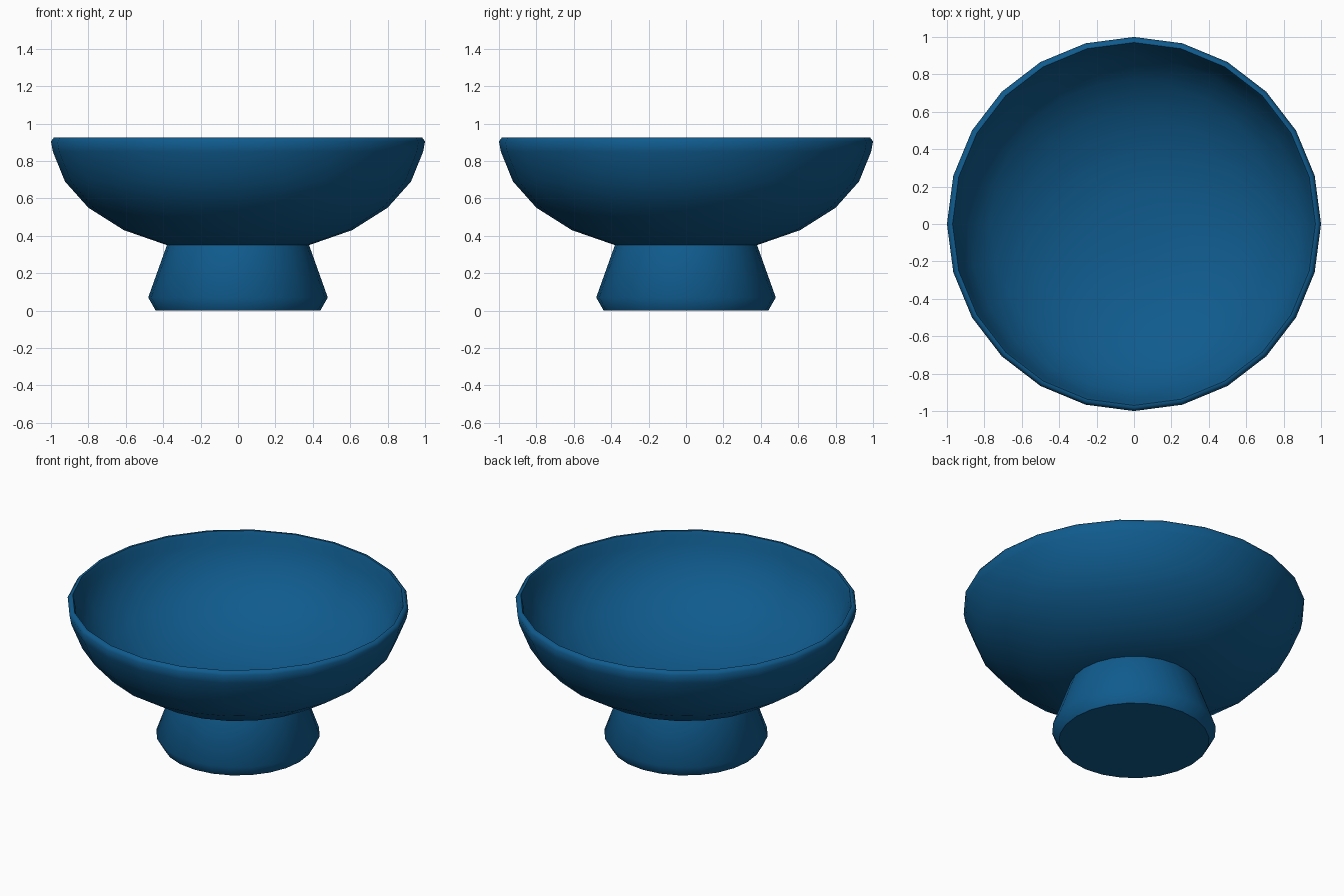
import bpy
import bmesh
import math

if "Cube" in bpy.data.objects:
    bpy.data.objects.remove(bpy.data.objects["Cube"], do_unlink=True)

SIDES = 24

# Single glaze colour
glaze = bpy.data.materials.new("deep_blue_glaze")
glaze.use_nodes = True
BLUE = (0.005, 0.105, 0.27, 1.0)
glaze.diffuse_color = BLUE
glaze.node_tree.nodes["Principled BSDF"].inputs["Base Color"].default_value = BLUE


def lathe(name, profile):
    """Spin a (radius, height) profile around z."""
    bm = bmesh.new()
    verts = [bm.verts.new((r, 0, z)) for r, z in profile]
    edges = [bm.edges.new(pair) for pair in zip(verts, verts[1:])]
    bmesh.ops.spin(bm, geom=verts + edges, cent=(0, 0, 0), axis=(0, 0, 1),
                   angle=math.tau, steps=SIDES, use_duplicate=False)
    bmesh.ops.remove_doubles(bm, verts=bm.verts, dist=0.0005)
    bmesh.ops.recalc_face_normals(bm, faces=bm.faces)
    mesh = bpy.data.meshes.new(name)
    bm.to_mesh(mesh)
    bm.free()
    mesh.materials.append(glaze)
    obj = bpy.data.objects.new(name, mesh)
    bpy.context.collection.objects.link(obj)
    bpy.ops.object.select_all(action="DESELECT")
    obj.select_set(True)
    bpy.context.view_layer.objects.active = obj
    bpy.ops.object.shade_smooth_by_angle(angle=math.radians(55))
    return obj


# Bowl: underside, rounded rim, then the inside down to the centre
lathe("bowl", [
    (0, 0.35), (0.38, 0.35), (0.61, 0.43), (0.80, 0.55), (0.925, 0.69),
    (0.99, 0.85), (1.0, 0.905), (0.985, 0.925), (0.97, 0.925), (0.96, 0.90),
    (0.95, 0.85), (0.89, 0.71), (0.77, 0.58), (0.59, 0.47), (0.37, 0.395),
    (0.18, 0.37), (0, 0.365),
])

# Foot: flared pedestal with a bevelled base
lathe("foot", [(0, 0), (0.44, 0), (0.48, 0.07), (0.38, 0.35), (0, 0.35)])
